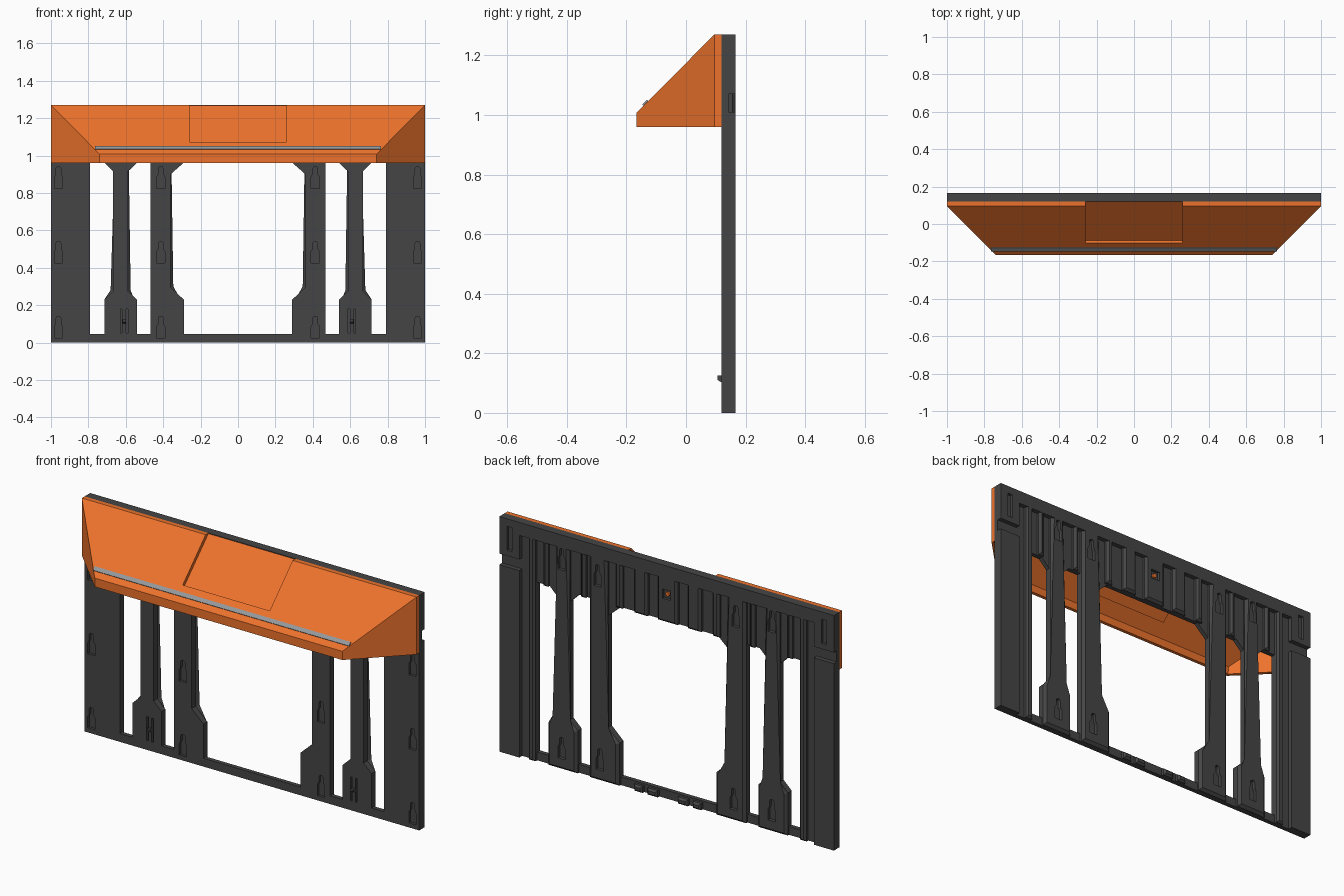
import bpy, bmesh, math
from mathutils import Matrix, Vector

if "Cube" in bpy.data.objects:
    bpy.data.objects.remove(bpy.data.objects["Cube"])

FRONT, MID, BACK = 0.119, 0.142, 0.166   # frame plate front, plate back, rib back


def material(name, rgb):
    m = bpy.data.materials.new(name)
    m.diffuse_color = (*rgb, 1)
    m.use_nodes = True
    m.node_tree.nodes["Principled BSDF"].inputs["Base Color"].default_value = m.diffuse_color
    return m


DARK = material("dark_plastic", (0.06, 0.06, 0.06))
ORANGE = material("orange_paint", (0.85, 0.17, 0.025))
GREY = material("grey_strip", (0.3, 0.32, 0.33))


def finish(bm, name, mat):
    me = bpy.data.meshes.new(name)
    bm.to_mesh(me)
    bm.free()
    ob = bpy.data.objects.new(name, me)
    bpy.context.collection.objects.link(ob)
    if mat:
        me.materials.append(mat)
    return ob


def prisms(name, polys, y0, y1, mat=DARK, chamfer=0.0):
    """Extrude (x, z) outlines from y0 to y1, optionally chamfering the back rim."""
    bm = bmesh.new()
    for pts in polys:
        a = [bm.verts.new((x, y0, z)) for x, z in pts]
        b = [bm.verts.new((x, y1, z)) for x, z in pts]
        bm.faces.new(a)
        back = bm.faces.new(b[::-1])
        n = len(pts)
        for i in range(n):
            j = (i + 1) % n
            bm.faces.new((a[j], a[i], b[i], b[j]))
        if chamfer:
            bmesh.ops.bevel(bm, geom=list(back.edges), offset=chamfer,
                            segments=1, affect='EDGES')
    bmesh.ops.recalc_face_normals(bm, faces=bm.faces[:])
    return finish(bm, name, mat)


def apply_all(ob):
    bpy.context.view_layer.objects.active = ob
    for m in list(ob.modifiers):
        bpy.ops.object.modifier_apply(modifier=m.name)


def cut(ob, cutter):
    m = ob.modifiers.new("cut", 'BOOLEAN')
    m.operation, m.solver, m.object = 'DIFFERENCE', 'EXACT', cutter
    apply_all(ob)
    bpy.data.objects.remove(cutter)


def rect(x0, x1, z0, z1):
    return [(x0, z0), (x1, z0), (x1, z1), (x0, z1)]


def flip(pts):
    return [(-x, z) for x, z in pts]


def both(polys):
    return polys + [flip(p) for p in polys]


def keyhole(x, z):
    """Hanging slot: wide below, narrow above."""
    half = [(0.022, 0), (0.022, 0.06), (0.013, 0.075), (0.013, 0.105), (0.007, 0.115)]
    return [(x + a, z + b) for a, b in half] + [(x - a, z + b) for a, b in half[::-1]]


def slope_box(name, x, u0, u1, n0, n1, mat):
    """Box lying on the hood slope; u runs up the slope, n out of it."""
    bm = bmesh.new()
    bmesh.ops.create_cube(bm, size=1)
    s = math.sqrt(0.5)
    up, out = Vector((0, s, s)), Vector((0, -s, s))
    origin = Vector((0, -0.166, 1.007))
    for v in bm.verts:
        u = u0 if v.co.y < 0 else u1
        n = n0 if v.co.z < 0 else n1
        v.co = origin + up * u + out * n + Vector((x * 2 * v.co.x, 0, 0))
    bmesh.ops.recalc_face_normals(bm, faces=bm.faces[:])
    return finish(bm, name, mat)


# Front plate with its five openings
plate = prisms("frame_plate", [rect(-1, 1, 0, 1.27)], FRONT, MID)
edge = [(0.29, 0.045), (0.29, 0.23), (0.36, 0.295), (0.36, 0.9), (0.29, 0.962)]
inner_gap = [(0.467, 0.045), (0.54, 0.045), (0.54, 0.23), (0.588, 0.275),
             (0.588, 0.915), (0.54, 0.962), (0.467, 0.962)]
outer_gap = [(0.79, 0.045), (0.79, 0.962), (0.715, 0.962), (0.667, 0.915),
             (0.667, 0.275), (0.715, 0.23), (0.715, 0.045)]
openings = [edge + flip(edge)[::-1]] + both([inner_gap, outer_gap])
cut(plate, prisms("opening_cutter", openings, 0, 0.3))

# Keyholes and clip slots sunk into the front
slots = [keyhole(0.96, z) for z in (0.025, 0.425, 0.825)]
slots += [keyhole(0.413, z) for z in (0.025, 0.425, 0.825)]
slots += [rect(0.589, 0.599, 0.05, 0.18), rect(0.619, 0.629, 0.05, 0.18)]
cut(plate, prisms("slot_cutter", both(slots), 0, FRONT + 0.014))

# Small snap clips between the slots
for side in (-1, 1):
    bm = bmesh.new()
    bmesh.ops.create_cube(bm, size=1, matrix=Matrix.Translation((side * 0.609, 0.115, 0.112))
                          @ Matrix.Diagonal((0.018, 0.02, 0.026, 1)))
    for v in bm.verts:
        if v.co.y < 0.11 and v.co.z < 0.11:
            v.co.z += 0.012
    finish(bm, "snap_clip", DARK)

# Raised ribs on the back of the posts
narrow = [(0.54, 0), (0.715, 0), (0.715, 0.23), (0.667, 0.275),
          (0.667, 1.23), (0.588, 1.23), (0.588, 0.275), (0.54, 0.23)]
inner = [(0.29, 0), (0.467, 0), (0.467, 1.23), (0.36, 1.23), (0.36, 0.295), (0.29, 0.23)]
post_ribs = prisms("post_ribs", both([narrow, inner]), MID, BACK, chamfer=0.014)
holes = [keyhole(0.4, 0.06), keyhole(0.413, 1.05), keyhole(0.628, 0.06), keyhole(0.628, 1.08)]
cut(post_ribs, prisms("back_slot_cutter", both(holes), BACK - 0.018, 0.3))

# End pads, split by a side notch, with an edge rib beside each
pads = prisms("end_pads", both([rect(0.88, 1, 0, 1.01), rect(0.88, 1, 1.07, 1.27)]), MID, BACK)
cut(pads, prisms("pad_slot_cutter", both([rect(0.925, 0.955, 1.1, 1.23)]), BACK - 0.016, 0.3))
prisms("edge_ribs", both([rect(0.79, 0.83, 0, 1.23)]), MID, BACK, chamfer=0.01)

# Header rail and its short vertical ribs
prisms("top_rail", [rect(-0.88, 0.88, 1.2, 1.27)], MID, BACK)
short = [rect(0.12, 0.2, 0.962, 1.22), rect(0.27, 0.31, 0.962, 1.22),
         rect(0.49, 0.52, 0.962, 1.22), rect(0.715, 0.745, 0.962, 1.22)]
prisms("header_ribs", both(short), MID, BACK, chamfer=0.012)
centre = prisms("centre_rib", [rect(-0.06, 0.06, 0.962, 1.22)], MID, BACK, chamfer=0.012)
cut(centre, prisms("screw_cutter", [rect(-0.025, 0.025, 1.09, 1.14)], BACK - 0.016, 0.3))
screw = [(0.012 * math.cos(i * math.pi / 6), 1.115 + 0.012 * math.sin(i * math.pi / 6))
         for i in range(12)]
prisms("back_screw", [screw], BACK - 0.018, BACK - 0.006, ORANGE)

# Bumps behind the bottom rail
bumps = [rect(0.06, 0.12, 0, 0.036), rect(0.15, 0.2, 0, 0.036)]
prisms("bottom_bumps", both(bumps), MID, BACK, chamfer=0.01)

# Hollow hood: rim, slope, lip and slanted ends, open below and behind
bm = bmesh.new()
rows = []
for x, y, top in ((1, FRONT, 1.27), (1, 0.095, 1.27), (0.74, -0.166, 1.007)):
    rows.append([bm.verts.new((sx * x, y, z)) for sx, z in
                 ((-1, 0.96), (-1, top), (1, top), (1, 0.96))])
for a, b in zip(rows, rows[1:]):
    for i in range(3):
        bm.faces.new((a[i], a[i + 1], b[i + 1], b[i]))
lip = bm.faces.new(rows[2])
bmesh.ops.recalc_face_normals(bm, faces=bm.faces[:])
bm.normal_update()
if lip.normal.y > 0:
    bmesh.ops.reverse_faces(bm, faces=bm.faces[:])
hood = finish(bm, "hood", ORANGE)
shell = hood.modifiers.new("shell", 'SOLIDIFY')
shell.thickness, shell.offset, shell.use_even_offset = 0.018, -1, True
apply_all(hood)

# Recessed hatch in the middle of the slope
cut(hood, slope_box("hatch_cutter", 0.26, 0.093, 0.45, -0.03, 0.1, None))
slope_box("hatch", 0.262, 0.088, 0.386, -0.028, -0.018, ORANGE)

# Grey trim strip above the lip
slope_box("trim_strip", 0.765, 0.034, 0.056, -0.004, 0.006, GREY)
